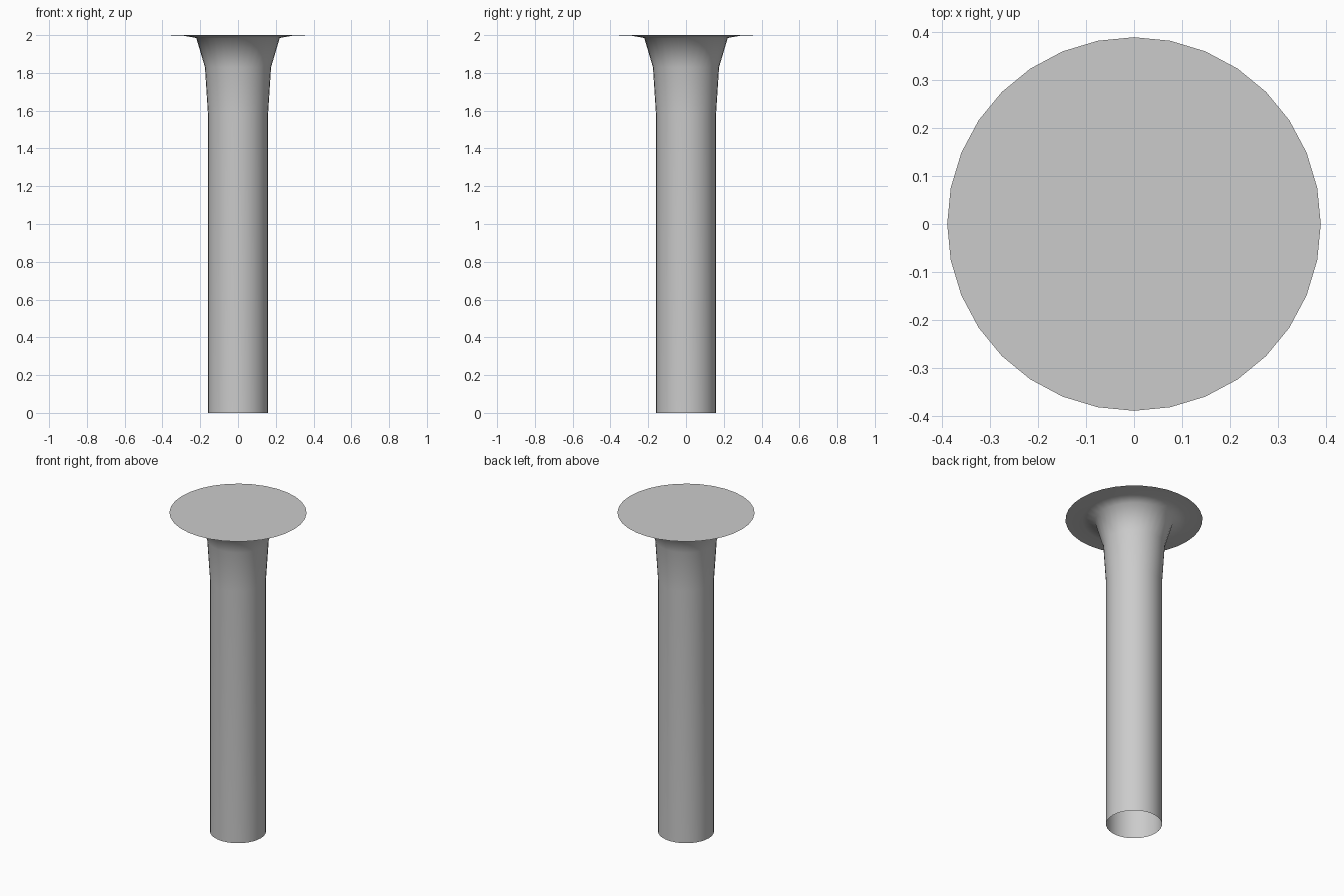
import bpy, bmesh, math

if "Cube" in bpy.data.objects:
    bpy.data.objects.remove(bpy.data.objects["Cube"])

SIDES = 32
# Outer profile (radius, height): straight shaft flaring into a thin flat rim
PROFILE = [(0.159, 0.0), (0.159, 1.58), (0.175, 1.83),
           (0.221, 1.985), (0.295, 1.998), (0.39, 2.0)]

bm = bmesh.new()
rings = []
for r, z in PROFILE:
    rings.append([bm.verts.new((r * math.cos(2 * math.pi * i / SIDES),
                                r * math.sin(2 * math.pi * i / SIDES), z))
                  for i in range(SIDES)])

# Shaft and flare walls, open at the bottom
for lo, hi in zip(rings, rings[1:]):
    for i in range(SIDES):
        j = (i + 1) % SIDES
        bm.faces.new((lo[i], lo[j], hi[j], hi[i]))

# Flat top disc
bm.faces.new(rings[-1])

mesh = bpy.data.meshes.new("flared_column")
bm.to_mesh(mesh)
bm.free()
column = bpy.data.objects.new("flared_column", mesh)
bpy.context.collection.objects.link(column)

# Smooth sides with a crisp rim
bpy.context.view_layer.objects.active = column
column.select_set(True)
bpy.ops.object.shade_smooth_by_angle(angle=math.radians(80))
